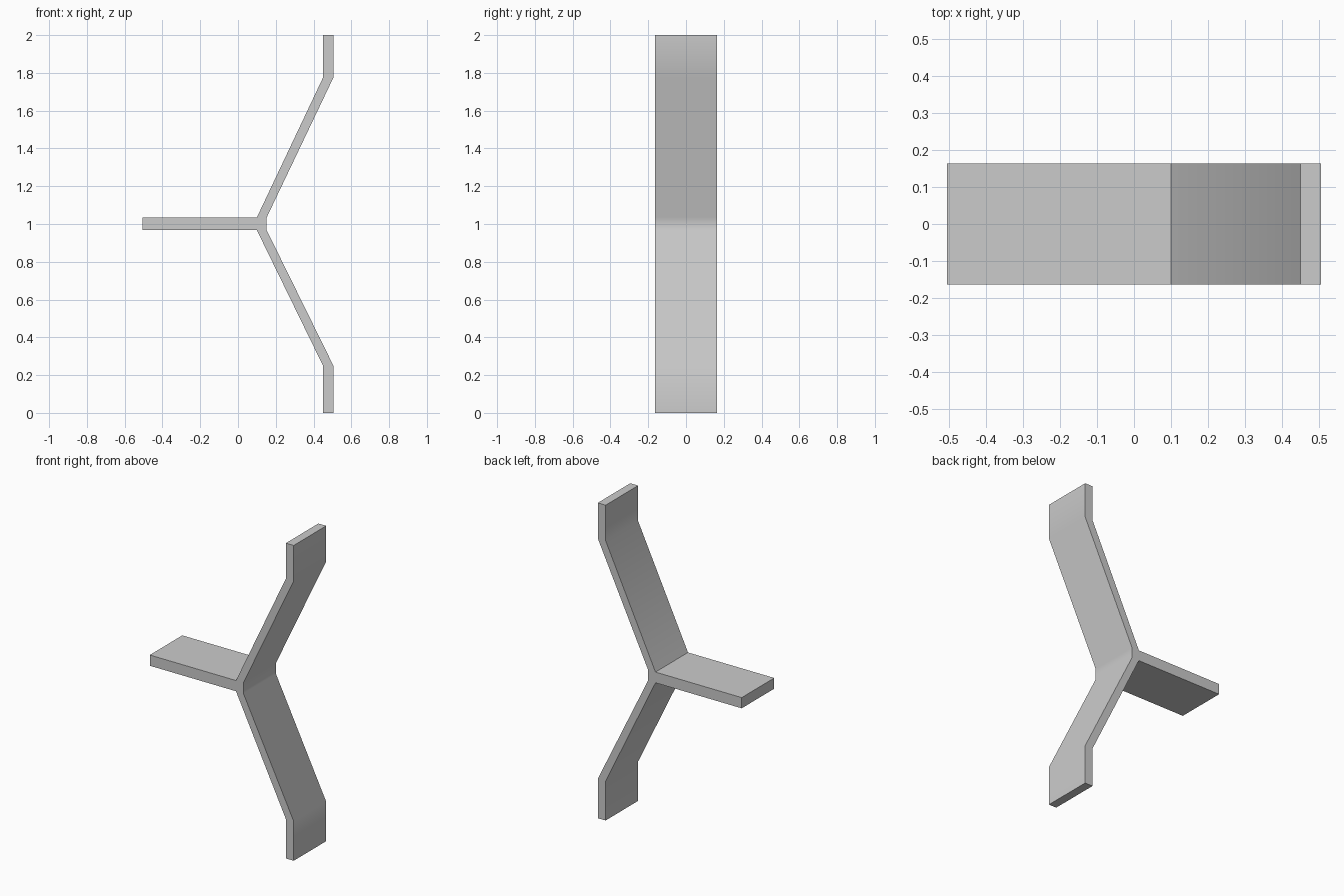
import bpy, bmesh, math

cube = bpy.data.objects.get("Cube")
if cube:
    bpy.data.objects.remove(cube, do_unlink=True)

# Plain grey material
grey = bpy.data.materials.new("plain grey")
grey.use_nodes = True
colour = (0.6, 0.6, 0.6, 1)
grey.diffuse_color = colour
grey.node_tree.nodes["Principled BSDF"].inputs["Base Color"].default_value = colour

# Side outline of the forked bracket, as (x, z)
outline = [(-0.505, 0.967), (0.1, 0.967), (0.45, 0.25), (0.45, 0), (0.505, 0),
           (0.505, 0.25), (0.152, 0.967), (0.152, 1.035), (0.505, 1.775),
           (0.505, 2), (0.45, 2), (0.45, 1.775), (0.1, 1.035), (-0.505, 1.035)]
half_width = 0.163

# Extrude the outline through the width
bm = bmesh.new()
face = bm.faces.new([bm.verts.new((x, -half_width, z)) for x, z in outline])
extruded = bmesh.ops.extrude_face_region(bm, geom=[face], use_keep_orig=True)
moved = [v for v in extruded["geom"] if isinstance(v, bmesh.types.BMVert)]
bmesh.ops.translate(bm, verts=moved, vec=(0, 2 * half_width, 0))
bmesh.ops.recalc_face_normals(bm, faces=bm.faces)
mesh = bpy.data.meshes.new("forked_bracket")
bm.to_mesh(mesh)
bm.free()
mesh.materials.append(grey)
bracket = bpy.data.objects.new("forked_bracket", mesh)
bpy.context.collection.objects.link(bracket)

# Soft shading over the shallow bends, sharp elsewhere
bpy.context.view_layer.objects.active = bracket
bracket.select_set(True)
bpy.ops.object.shade_smooth_by_angle(angle=math.radians(30))
